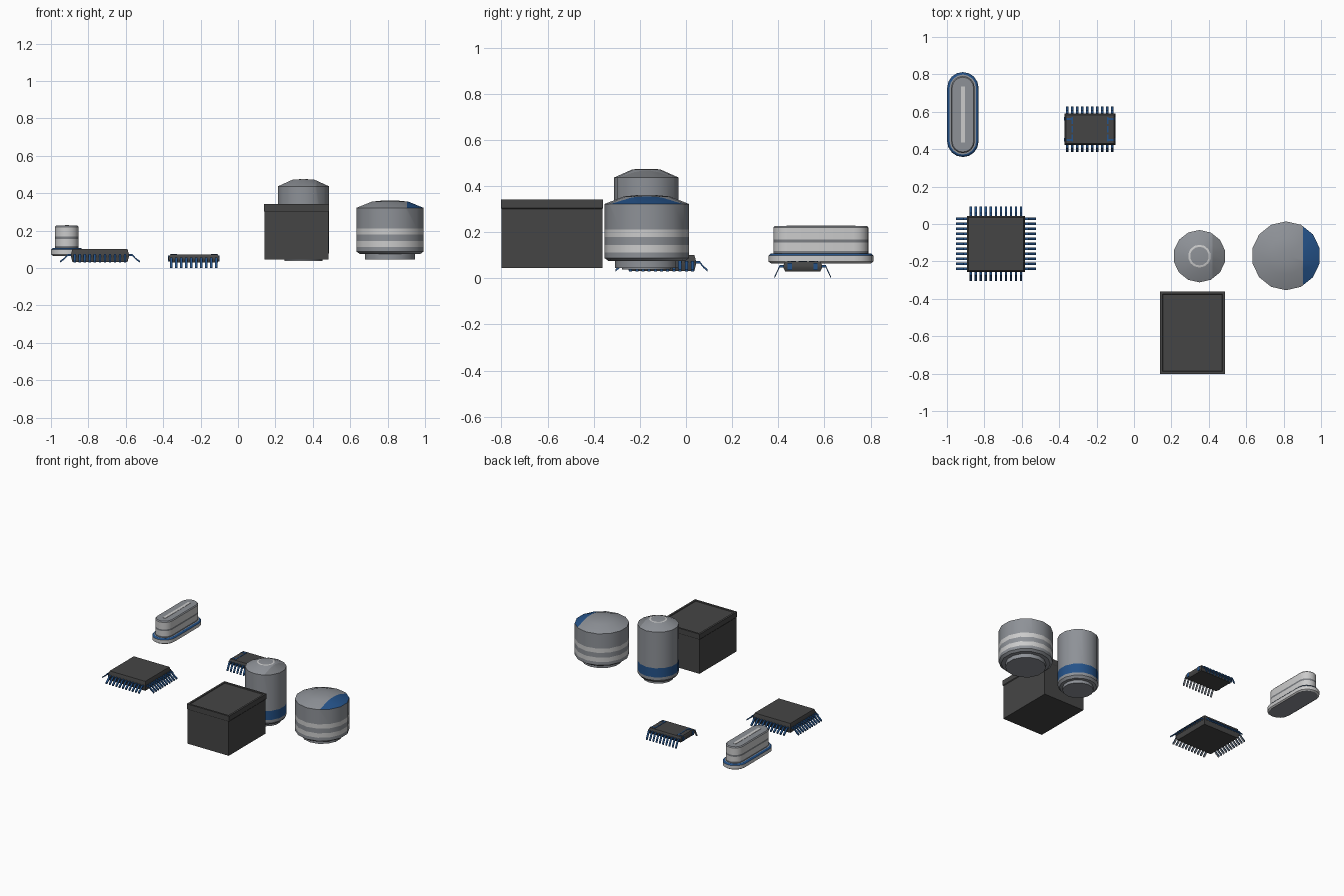
import bpy, bmesh, math
from mathutils import Vector, Matrix

if "Cube" in bpy.data.objects:
    bpy.data.objects.remove(bpy.data.objects["Cube"])


def mat(name, c):
    m = bpy.data.materials.new(name)
    m.diffuse_color = (*c, 1)
    m.use_nodes = True
    m.node_tree.nodes["Principled BSDF"].inputs["Base Color"].default_value = m.diffuse_color
    return m


MATS = [mat("steel_grey", (0.27, 0.285, 0.31)), mat("light_silver", (0.60, 0.60, 0.60)),
        mat("deep_blue", (0.018, 0.085, 0.25)), mat("charcoal", (0.06, 0.06, 0.06)),
        mat("mid_grey", (0.20, 0.21, 0.225))]
STEEL, SILVER, BLUE, CHAR, MID = range(5)


def finish(name, bm, rule, recalc=True):
    """Turn a bmesh into an object, colouring faces by rule(centre, normal)."""
    if recalc:
        bmesh.ops.recalc_face_normals(bm, faces=bm.faces[:])
    bm.normal_update()
    for f in bm.faces:
        f.material_index = rule(f.calc_center_median(), f.normal)
    me = bpy.data.meshes.new(name)
    bm.to_mesh(me)
    bm.free()
    for m in MATS:
        me.materials.append(m)
    ob = bpy.data.objects.new(name, me)
    bpy.context.collection.objects.link(ob)
    return ob


def loft(rings):
    """Bridge closed rings of equal length, and cap both ends."""
    bm = bmesh.new()
    vs = [[bm.verts.new(p) for p in r] for r in rings]
    n = len(vs[0])
    for a, b in zip(vs, vs[1:]):
        for i in range(n):
            bm.faces.new((a[i], a[(i + 1) % n], b[(i + 1) % n], b[i]))
    bm.faces.new(vs[0][::-1])
    bm.faces.new(vs[-1])
    return bm


def circle(c, r, z, n=14):
    return [(c[0] + r * math.cos(math.tau * (i + .5) / n),
             c[1] + r * math.sin(math.tau * (i + .5) / n), z) for i in range(n)]


def capsule(c, r, straight, z, n=8):
    pts = []
    for s in (1, -1):
        for i in range(n + 1):
            a = math.pi * i / n
            pts.append((c[0] + s * r * math.cos(a), c[1] + s * (straight + r * math.sin(a)), z))
    return pts


def rect(c, hx, hy, z):
    return [(c[0] + sx * hx, c[1] + sy * hy, z) for sx, sy in ((-1, -1), (1, -1), (1, 1), (-1, 1))]


def box(bm, x0, x1, y0, y1, z0, z1):
    m = Matrix.Translation(((x0 + x1) / 2, (y0 + y1) / 2, (z0 + z1) / 2)) @ \
        Matrix.Diagonal((x1 - x0, y1 - y0, z1 - z0, 1))
    bmesh.ops.create_cube(bm, size=1, matrix=m)


def cut(bm, x, zmin):
    """Cut the faces above zmin with a plane at x."""
    fs = [f for f in bm.faces if f.calc_center_median().z > zmin]
    geom = fs + list({e for f in fs for e in f.edges}) + list({v for f in fs for v in f.verts})
    bmesh.ops.bisect_plane(bm, geom=geom, plane_co=(x, 0, 0), plane_no=(1, 0, 0))


# wide capacitor with silver stripes and a blue polarity patch
C = (0.813, -0.170)
prof = [(.137, .045), (.137, .075), (.166, .075), (.184, .088), (.184, .112), (.184, .145),
        (.184, .18), (.184, .212), (.184, .322), (.10, .355), (.03, .362)]
bm = loft([circle(C, r, z) for r, z in prof])
cut(bm, .904, .325)


def wide_rule(p, n):
    if p.z > .325:
        return BLUE if p.x > .904 else STEEL
    return SILVER if .112 < p.z < .145 or .18 < p.z < .212 else STEEL


finish("wide_capacitor", bm, wide_rule)

# tall capacitor with a blue band and a ring on the top
T = (0.35, -0.172)
prof = [(.105, .038), (.105, .06), (.126, .062), (.14, .078), (.14, .10), (.14, .168),
        (.14, .437), (.061, .472), (.050, .473), (.02, .475)]
bm = loft([circle(T, r, z) for r, z in prof])
cut(bm, .42, .44)


def tall_rule(p, n):
    d = math.hypot(p.x - T[0], p.y - T[1])
    if p.z > .472 and .045 < d < .06:
        return SILVER
    if p.z > .44 and p.x > .42:
        return MID
    return BLUE if .10 < p.z < .168 else STEEL


finish("tall_capacitor", bm, tall_rule)

# crystal can with a flange and striped sides
K = (-0.915, 0.585)
prof = [(.074, .065), (.084, .072), (.084, .098), (.077, .106), (.071, .108), (.063, .108), (.063, .118),
        (.063, .155), (.063, .168), (.063, .22), (.057, .227)]
bm = loft([capsule(K, r, .143, z) for r, z in prof])


def can_rule(p, n):
    if .098 < p.z < .109 and math.hypot(p.x - K[0], max(abs(p.y - K[1]) - .143, 0)) > .072:
        return BLUE
    if p.z < .066 or p.z > .22 or n.z > .9:
        return STEEL
    return MID if .108 < p.z < .118 or .155 < p.z < .168 else SILVER


finish("crystal_can", bm, can_rule)
bm = bmesh.new()
box(bm, K[0] - .011, K[0] + .011, .435, .735, .226, .229)
finish("can_top_highlight", bm, lambda p, n: SILVER)

# large component box with a shallow rim on top
B = (0.313, -0.581)
bm = loft([rect(B, hx, hy, z) for hx, hy, z in
           ((.170, .218, .045), (.170, .218, .30), (.174, .221, .305), (.174, .221, .342),
            (.160, .207, .342), (.158, .205, .337))])
finish("component_box", bm, lambda p, n: CHAR)


def chip(name, c, hx, hy, z0, z1, leads):
    """Chip body with drafted sides plus rows of bent leads."""
    zm = (z0 + z1) / 2
    bm = loft([rect(c, hx - d, hy - d, z) for d, z in
               ((.008, z0), (0, zm - .006), (0, zm + .006), (.008, z1))])
    finish(name + "_body", bm, lambda p, n: CHAR)
    bm = bmesh.new()
    for ang, half, count, pitch, path in leads:
        rot = Matrix.Rotation(ang, 3, 'Z')
        for i in range(count):
            y = (i - (count - 1) / 2) * pitch
            rings = []
            for x, z in path:
                ring = [(x + half, y + sy * .0065, z + sz * .005)
                        for sy, sz in ((-1, -1), (1, -1), (1, 1), (-1, 1))]
                rings.append([bm.verts.new(rot @ Vector(p) + Vector((c[0], c[1], 0))) for p in ring])
            for a, b in zip(rings, rings[1:]):
                for k in range(4):
                    bm.faces.new((a[k], a[(k + 1) % 4], b[(k + 1) % 4], b[k]))
            bm.faces.new(rings[0])
            bm.faces.new(rings[-1])
    finish(name + "_leads", bm, lambda p, n: STEEL if n.z < -.3 else BLUE)


# square chip: leads on four sides
path = [(-.01, .070), (.018, .070), (.036, .050), (.058, .034)]
hx, hy = .155, .150
chip("square_chip", (-0.738, -0.106), hx, hy, .032, .102,
     [(k * math.pi / 2, hx if k % 2 == 0 else hy, 11, .0268, path if k % 2 == 0 else
       [(x * .86, z) for x, z in path]) for k in range(4)])

# small chip: leads on two long sides
S = (-0.236, 0.506)
chip("small_chip", S, .136, .084, .030, .072,
     [(s * math.pi / 2, .084, 10, .0267, [(-.01, .052), (.016, .052), (.026, .030), (.038, .005)])
      for s in (1, -1)])

# blue marks on the small chip: lines on top and strips on the ends
bm = bmesh.new()
for sx in (-1, 1):
    x = S[0] + sx * .095
    for y0, y1 in ((-.066, -.028), (-.018, .018), (.028, .066)):
        box(bm, x - .004, x + .004, S[1] + y0, S[1] + y1, .070, .074)
    xs = sorted((x, S[0] + sx * .126))
    for sy in (-1, 1):
        y = S[1] + sy * .056
        box(bm, *xs, y - .005, y + .005, .070, .074)
        xe = S[0] + sx * .135
        box(bm, xe - .003, xe + .003, y - .009, y + .009, .036, .066)
finish("small_chip_marks", bm, lambda p, n: BLUE)

# smooth shading with sharp edges kept
for ob in bpy.context.collection.objects:
    ob.select_set(True)
    bpy.context.view_layer.objects.active = ob
bpy.ops.object.shade_smooth_by_angle(angle=math.radians(30))
